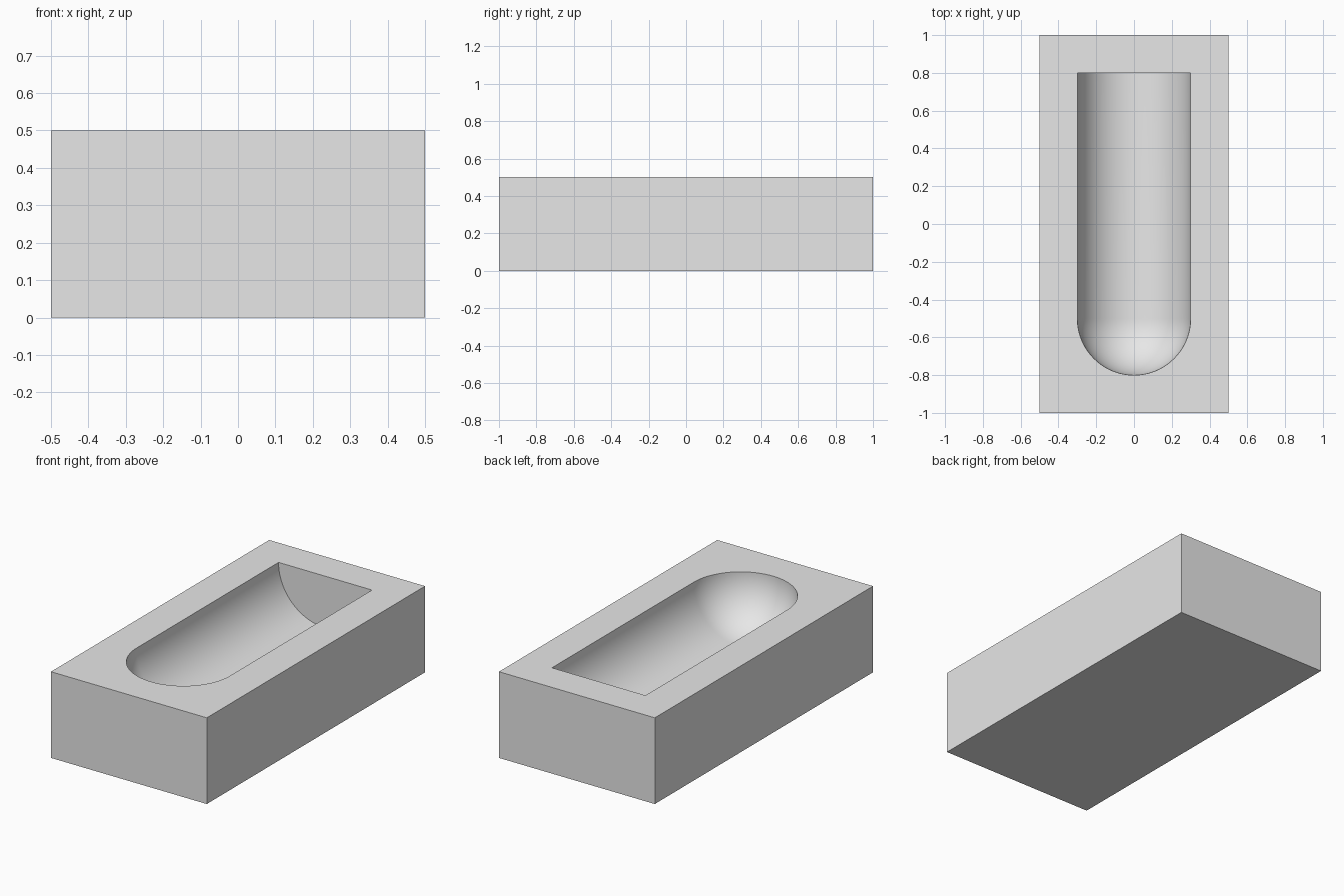
import bpy
import bmesh
from math import radians
from mathutils import Matrix, Vector

if "Cube" in bpy.data.objects:
    bpy.data.objects.remove(bpy.data.objects["Cube"], do_unlink=True)

WIDTH, LENGTH, HEIGHT = 1.0, 2.0, 0.5
RADIUS, ROUND_Y, FLAT_Y = 0.3, -0.5, 0.8

grey = bpy.data.materials.new("plain_grey")
grey.use_nodes = True
grey.diffuse_color = (0.8, 0.8, 0.8, 1)
grey.node_tree.nodes["Principled BSDF"].inputs["Base Color"].default_value = (0.8, 0.8, 0.8, 1)


def add_object(name, bm):
    bmesh.ops.recalc_face_normals(bm, faces=bm.faces)
    mesh = bpy.data.meshes.new(name)
    bm.to_mesh(mesh)
    bm.free()
    mesh.materials.append(grey)
    obj = bpy.data.objects.new(name, mesh)
    bpy.context.scene.collection.objects.link(obj)
    return obj


# Solid rectangular block
bm = bmesh.new()
bmesh.ops.create_cube(bm, size=1)
bmesh.ops.scale(bm, verts=bm.verts, vec=(WIDTH, LENGTH, HEIGHT))
bmesh.ops.translate(bm, verts=bm.verts, vec=(0, 0, HEIGHT / 2))
block = add_object("block", bm)

# Cutter: a rod with a domed front end and a flat back end
bm = bmesh.new()
bmesh.ops.create_uvsphere(bm, u_segments=96, v_segments=48, radius=RADIUS,
                          matrix=Matrix.Rotation(radians(90), 4, "X"))
bmesh.ops.delete(bm, geom=[v for v in bm.verts if v.co.y > 0.001], context="VERTS")
rim = [e for e in bm.edges if e.is_boundary]
wall = bmesh.ops.extrude_edge_only(bm, edges=rim)["geom"]
end = [g for g in wall if isinstance(g, bmesh.types.BMVert)]
bmesh.ops.translate(bm, verts=end, vec=(0, FLAT_Y - ROUND_Y, 0))
bmesh.ops.holes_fill(bm, edges=[e for e in bm.edges if e.is_boundary], sides=0)
bmesh.ops.translate(bm, verts=bm.verts, vec=Vector((0, ROUND_Y, HEIGHT)))
cutter = add_object("trough_cutter", bm)
cutter.hide_render = True

# Carve the trough into the top of the block
cut = block.modifiers.new("trough", "BOOLEAN")
cut.operation = "DIFFERENCE"
cut.solver = "EXACT"
cut.object = cutter
bpy.ops.object.select_all(action="DESELECT")
block.select_set(True)
bpy.context.view_layer.objects.active = block
bpy.ops.object.modifier_apply(modifier=cut.name)
bpy.data.objects.remove(cutter, do_unlink=True)

# Smooth trough, crisp block edges
bpy.ops.object.shade_smooth_by_angle(angle=radians(30))
